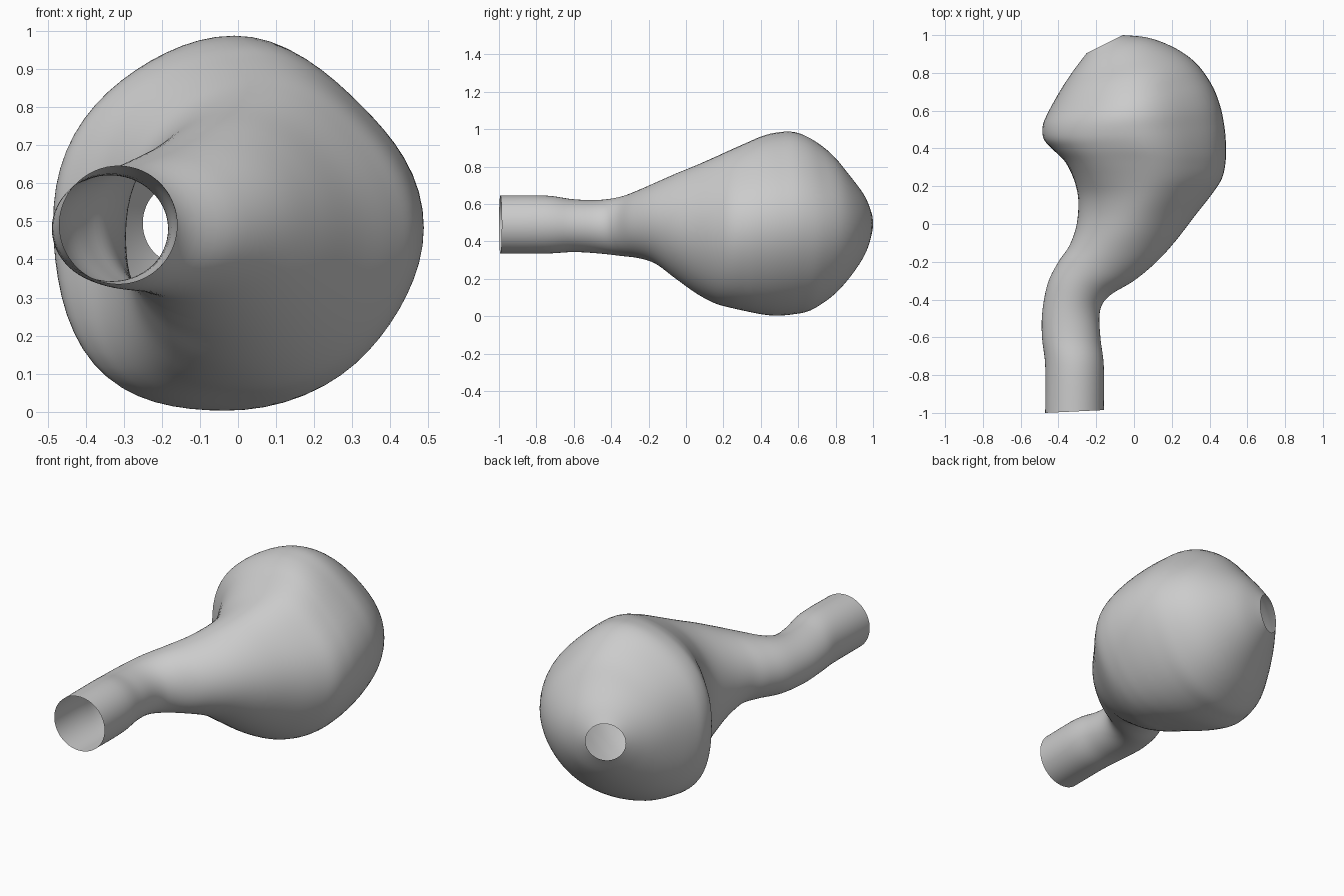
import bpy
import bmesh
from math import sin, cos, tau
from mathutils import Vector

SIDES = 64   # points around each cross-section
STEPS = 5    # interpolated sections between two stations

default_cube = bpy.data.objects.get("Cube")
if default_cube:
    bpy.data.objects.remove(default_cube, do_unlink=True)


def make_material(name, colour):
    material = bpy.data.materials.new(name)
    material.use_nodes = True
    material.diffuse_color = colour
    material.node_tree.nodes["Principled BSDF"].inputs["Base Color"].default_value = colour
    return material


def catmull_rom(before, start, end, after, t):
    """Smoothly blend from start to end, using the neighbours as tangents."""
    return [
        b + 0.5 * t * ((c - a) + t * ((2*a - 5*b + 4*c - d) + t * (3*(b - c) + d - a)))
        for a, b, c, d in zip(before, start, end, after)
    ]


def interpolate(stations):
    sections = []
    last = len(stations) - 1
    for i in range(last):
        neighbours = (stations[max(i - 1, 0)], stations[i],
                      stations[i + 1], stations[min(i + 2, last)])
        for step in range(STEPS):
            sections.append(catmull_rom(*neighbours, step / STEPS))
    sections.append(stations[last])
    return sections


def add_ring(bm, section):
    """Upright rounded ring spanning a left edge, a right edge, a bottom and a top."""
    left_x, left_y, right_x, right_y, bottom, top, swell = section
    left = Vector((left_x, left_y, 0))
    right = Vector((right_x, right_y, 0))
    centre = (left + right) / 2 + Vector((0, 0, (bottom + top) / 2))
    across = (right - left) / 2
    upward = Vector((0, 0, (top - bottom) / 2))
    # the tall bulb sections are pinched at the upper right, and sag to the left below
    pinch = min(max((top - bottom - 0.4) / 0.5, 0), 1)
    ring = []
    for k in range(SIDES):
        angle = tau * k / SIDES
        c, s = cos(angle), sin(angle)
        fullness = -pinch * (0.025 + 0.045 * s + 0.025 * c)
        if c < 0:
            fullness += swell
        radius = 1 + fullness * sin(2 * angle) ** 2
        sag = 0.07 * pinch * min(s, 0) ** 2
        ring.append(bm.verts.new(centre + radius * (across * c + upward * s) - across * sag))
    return ring


def loft(name, stations, material):
    """Skin the sections into a thin open-ended shell."""
    bm = bmesh.new()
    rings = [add_ring(bm, section) for section in interpolate(stations)]
    for ring, following in zip(rings, rings[1:]):
        for k in range(SIDES):
            n = (k + 1) % SIDES
            face = bm.faces.new((ring[k], following[k], following[n], ring[n]))
            face.smooth = True
    mesh = bpy.data.meshes.new(name)
    bm.to_mesh(mesh)
    bm.free()
    mesh.materials.append(material)
    shell = bpy.data.objects.new(name, mesh)
    bpy.context.collection.objects.link(shell)
    return shell


# Stations from the neck opening to the rear opening:
# left edge x, y; right edge x, y; bottom z, top z; swell of the left side
stations = [
    # straight neck
    (-.47, -1, -.16, -.985, .335, .645, 0),
    (-.47, -.75, -.16, -.75, .335, .645, 0),
    (-.487, -.6, -.178, -.6, .343, .625, 0),
    (-.485, -.46, -.18, -.46, .335, .622, 0),
    # bend and flare
    (-.455, -.31, -.13, -.38, .322, .64, 0),
    (-.4, -.2, 0, -.3, .31, .675, 0),
    (-.345, -.12, .12, -.2, .28, .715, 0),
    (-.31, -.03, .22, -.09, .205, .76, 0),
    (-.296, .06, .32, .04, .125, .805, .01),
    (-.297, .15, .41, .155, .07, .85, .04),
    (-.32, .24, .465, .24, .045, .89, .08),
    (-.365, .33, .485, .33, .025, .93, .1),
    # round bulb
    (-.43, .395, .487, .42, .01, .963, .07),
    (-.478, .45, .478, .52, .003, .982, .04),
    (-.483, .52, .455, .63, .01, .985, .02),
    (-.455, .59, .41, .74, .03, .95, .02),
    (-.4, .69, .33, .85, .1, .87, .02),
    (-.35, .77, .22, .93, .19, .77, .01),
    (-.3, .84, .08, .985, .29, .68, 0),
    # rear opening
    (-.25, .905, -.06, 1, .39, .6, 0),
]

grey = make_material("plain grey", (0.6, 0.6, 0.6, 1))
loft("hollow_gourd_shell", stations, grey)
